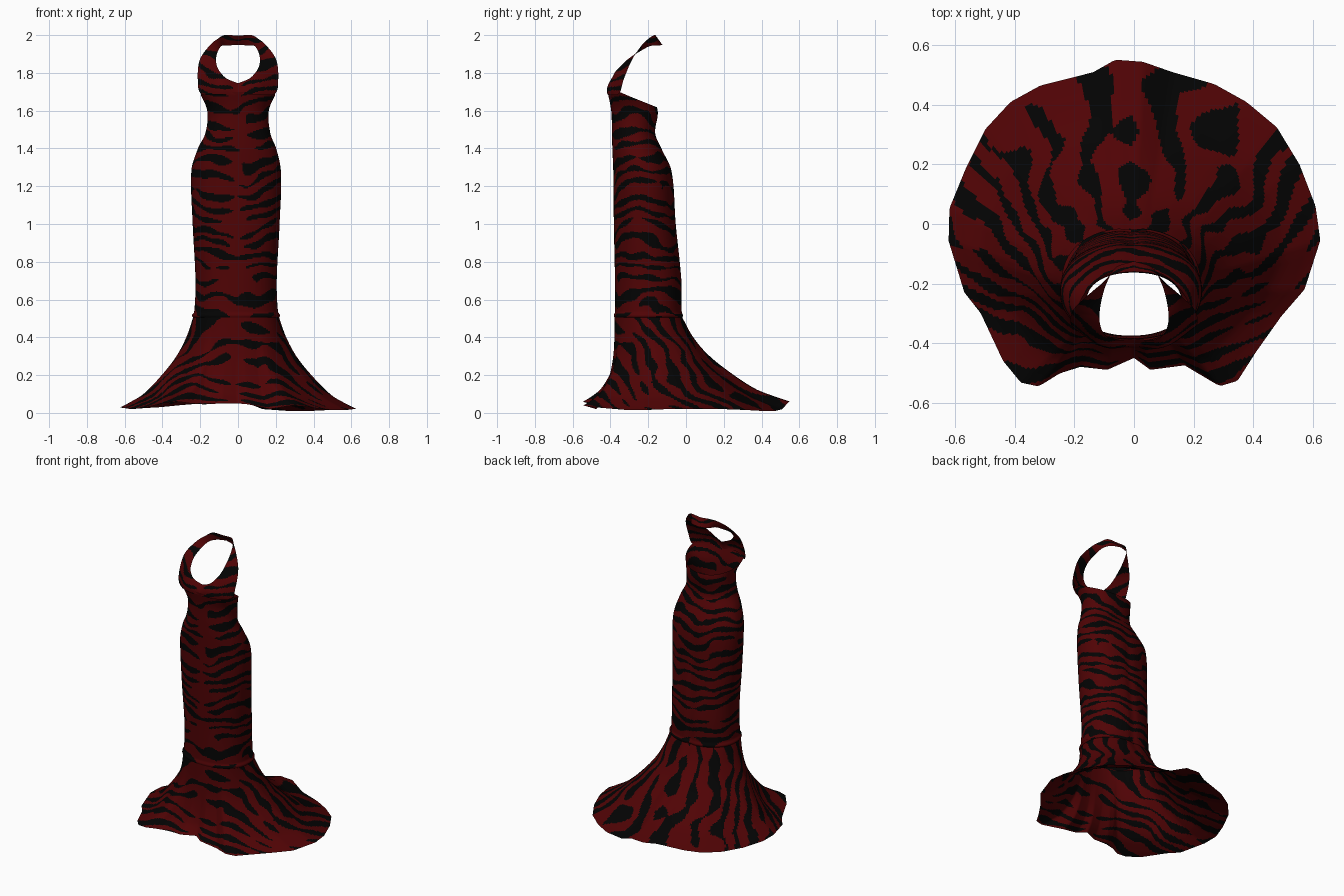
import bpy, math
from math import pi, sin, cos, atan2
from math import exp
from mathutils import Vector, noise

cube = bpy.data.objects.get("Cube")
if cube:
    bpy.data.objects.remove(cube)


def material(name, rgb):
    m = bpy.data.materials.new(name)
    m.use_nodes = True
    m.diffuse_color = (*rgb, 1)
    bsdf = m.node_tree.nodes["Principled BSDF"]
    bsdf.inputs["Base Color"].default_value = (*rgb, 1)
    bsdf.inputs["Roughness"].default_value = 0.8
    return m


MATS = [material("dark_red_fabric", (0.08, 0.001, 0.0015)),
        material("black_stripe", (0.001, 0.001, 0.001))]


def curve(pts, x):
    """Smooth curve through rows of (key, value, value...)."""
    n = len(pts)
    x = min(max(x, pts[0][0]), pts[-1][0])
    i = 0
    while i < n - 2 and x > pts[i + 1][0]:
        i += 1
    p, q = pts[i], pts[i + 1]
    before, after = pts[max(i - 1, 0)], pts[min(i + 2, n - 1)]
    h = q[0] - p[0]
    u = (x - p[0]) / h
    out = []
    for k in range(1, len(p)):
        m0 = (q[k] - before[k]) / (q[0] - before[0]) * h
        m1 = (after[k] - p[k]) / (after[0] - p[0]) * h
        a, b = p[k], q[k]
        out.append(a + u * (m0 + u * (3 * (b - a) - 2 * m0 - m1 + u * (2 * (a - b) + m0 + m1))))
    return out


def striped(p, phase, scale):
    """True where a tapering, wavering stripe runs; the front centre stays plain."""
    q = Vector((p.x * 4, p.y * 4, p.z * 5)) * scale
    warp = noise.noise(q) * 0.9 + noise.noise(q * 2.3 + Vector((7, 3, 1))) * 0.35
    gaps = noise.noise(Vector((p.x * 9, p.y * 9, p.z * 14)) * scale + Vector((2, 9, 4)))
    plain = 0.9 * exp(-((p.x + .01) / .045) ** 2) if p.y < -.3 else 0
    return sin(2 * pi * (phase + warp)) + gaps * 1.5 > 0.25 + plain


def sheet(name, rows, phases, scales, closed):
    """Grid of points to a smooth mesh; stripes chosen face by face."""
    w = len(rows[0])
    verts = [p for r in rows for p in r]
    faces, index = [], []
    for i in range(len(rows) - 1):
        for j in range(w if closed else w - 1):
            k = (j + 1) % w
            ids = (i * w + j, i * w + k, (i + 1) * w + k, (i + 1) * w + j)
            faces.append(ids)
            mid = (verts[ids[0]] + verts[ids[2]]) / 2
            index.append(int(striped(mid, phases[i][j], scales[i])))
    me = bpy.data.meshes.new(name)
    me.from_pydata([tuple(v) for v in verts], [], faces)
    for m in MATS:
        me.materials.append(m)
    me.polygons.foreach_set("material_index", index)
    me.polygons.foreach_set("use_smooth", [True] * len(faces))
    me.update()
    ob = bpy.data.objects.new(name, me)
    bpy.context.collection.objects.link(ob)


# Body: height, half width, front y, back y
BODY = [(.5, .223, -.375, -.02), (.515, .234, -.382, -.013), (.535, .222, -.376, -.02),
        (.7, .215, -.376, -.022), (1, .23, -.382, -.052), (1.28, .237, -.385, -.075),
        (1.4, .207, -.39, -.13), (1.48, .172, -.392, -.163), (1.6, .163, -.396, -.15),
        (1.7, .205, -.415, -.19)]
# Hem, once around from the front centre by way of the left side: x, y, z
HEM = [(0, -.45, .05), (.055, -.49, .045), (.17, -.475, .02), (.288, -.545, .04),
       (.348, -.527, .035), (.41, -.43, .025), (.495, -.31, .015), (.573, -.22, .015),
       (.626, -.055, .022), (.61, .06, .02), (.556, .2, .02), (.48, .325, .015),
       (.378, .41, .01), (.27, .47, .01), (.13, .51, .02), (.03, .545, .06),
       (-.063, .552, .06), (-.137, .51, .055), (-.315, .465, .04), (-.415, .41, .03),
       (-.5, .318, .025), (-.566, .185, .02), (-.62, .053, .028), (-.623, -.057, .03),
       (-.57, -.23, .02), (-.515, -.3, .025), (-.44, -.46, .04), (-.38, -.533, .055),
       (-.32, -.546, .06), (-.25, -.502, .05), (-.18, -.48, .045), (-.09, -.49, .05),
       (0, -.45, .05)]
HEM_KEYS = [atan2(x, -(y + .1)) % (2 * pi) for x, y, z in HEM[:-1]] + [2 * pi]
# Flare: step, outward share, downward share
FLARE = [(0, 0, 0), (.15, .095, .22), (.32, .23, .43), (.52, .43, .64), (.76, .68, .85),
         (.9, .88, .95), (1, 1, 1)]
COLS = 280
ANGLES = [2 * pi * j / COLS for j in range(COLS)]


def power(v, e):
    return math.copysign(abs(v) ** e, v)


def ring_point(t, z):
    a, f, b = curve(BODY, z)
    shift = -.01 * min(1, max(0, (1.5 - z) * 5))
    # shallow crease along the back seam
    crease = .006 * exp(-((t - pi) / .1) ** 2) * min(1, max(0, (1.4 - z) * 4))
    return Vector((shift + a * power(sin(t), .9),
                   (f + b) / 2 - (b - f) / 2 * power(cos(t), .9) - crease, z))


def hem_point(t):
    i = 0
    while i < len(HEM) - 2 and t > HEM_KEYS[i + 1]:
        i += 1
    u = (t - HEM_KEYS[i]) / (HEM_KEYS[i + 1] - HEM_KEYS[i])
    return Vector(HEM[i]).lerp(Vector(HEM[i + 1]), u)


# Fitted bodice and skirt, with a top edge that falls towards the back
N = 190
rows, phases = [], []
tops = []
for t in ANGLES:
    y = ring_point(t, 1.65).y
    tops.append(1.61 + .09 * min(1, max(0, (-.15 - y) / .19)))
for i in range(N + 1):
    rows.append([ring_point(t, .5 + (top - .5) * i / N) for t, top in zip(ANGLES, tops)])
    phases.append([p.z * 14 - .6 * abs(sin(t)) for p, t in zip(rows[-1], ANGLES)])
sheet("fitted_gown_body", rows, phases, [1.1] * (N + 1), True)

# Flared skirt and train: level stripes in front turn to rays at the back
M = 100
starts = [ring_point(t, .505) for t in ANGLES]
ends = [hem_point(t) for t in ANGLES]
rows, phases, scales = [], [], []
for i in range(M + 1):
    s = i / M
    out, down = curve(FLARE, s)
    row, phase = [], []
    for t, p, q in zip(ANGLES, starts, ends):
        o = max(out, 0) ** (1 + .8 * max(0, cos(t)))
        row.append(Vector((p.x + (q.x - p.x) * o, p.y + (q.y - p.y) * o,
                           p.z + (q.z - p.z) * down)))
        turn = min(t, 2 * pi - t)
        phase.append(3 * s * (1 + cos(t)) - 2.3 * max(0, turn - 1.1))
    rows.append(row)
    phases.append(phase)
    scales.append(.85 - .1 * s)
sheet("flared_skirt_train", rows, phases, scales, True)

# Halter: key, neck edge xyz, outer edge xyz, from centre front to nape
HALTER = [(0, 0, -.385, 1.745, 0, -.412, 1.685), (1, .06, -.39, 1.77, .1, -.412, 1.685),
          (2, .095, -.375, 1.805, .195, -.355, 1.69), (3, .112, -.345, 1.838, .213, -.33, 1.765),
          (4, .116, -.302, 1.877, .203, -.287, 1.867), (5, .106, -.242, 1.915, .152, -.237, 1.943),
          (6, .088, -.19, 1.942, .108, -.2, 1.98), (7, .06, -.145, 1.945, .07, -.168, 2),
          (8, 0, -.125, 1.948, 0, -.16, 1.997)]
L, W = 120, 20
for side, label in ((1, "left"), (-1, "right")):
    rows, phases = [], []
    for i in range(L + 1):
        k = 8 * i / L
        c = curve(HALTER, k)
        inner, outer = Vector(c[:3]), Vector(c[3:])
        bulge = .02 * max(0, 1 - abs(k - 1.6) / 2.2)
        row = []
        for j in range(W + 1):
            p = inner.lerp(outer, j / W)
            p.y -= bulge * sin(pi * j / W)
            p.x *= side
            row.append(p)
        rows.append(row)
        phases.append([p.z * 14 - abs(p.x) * 3 for p in row])
    sheet(label + "_halter_strap", rows, phases, [1.1] * (L + 1), False)
